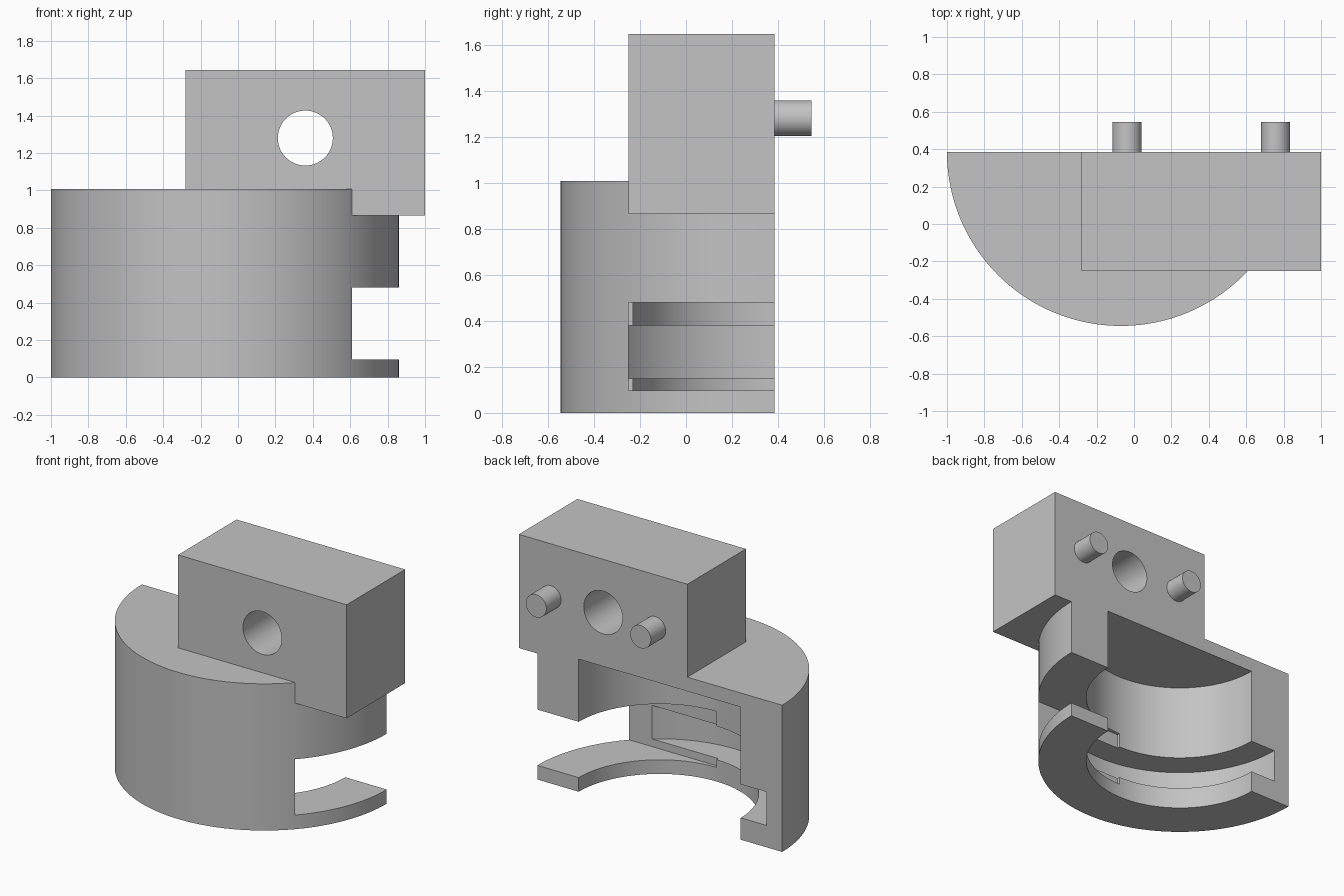
import bpy
import math

if "Cube" in bpy.data.objects:
    bpy.data.objects.remove(bpy.data.objects["Cube"], do_unlink=True)

GREY = (0.55, 0.55, 0.55, 1.0)
mat = bpy.data.materials.new("plain grey")
mat.use_nodes = True
mat.diffuse_color = GREY
mat.node_tree.nodes["Principled BSDF"].inputs["Base Color"].default_value = GREY

# Shared layout
AXIS_X, BACK_Y = -0.07, 0.385
BLOCK_FRONT = -0.25
HOLE_X, HOLE_Z = 0.36, 1.28


def finish(obj, name):
    obj.name = name
    obj.data.materials.append(mat)
    return obj


def box(name, x, y, z):
    """Box from (min, max) ranges."""
    bpy.ops.mesh.primitive_cube_add(size=1)
    obj = bpy.context.object
    for v in obj.data.vertices:
        for i, (lo, hi) in enumerate((x, y, z)):
            v.co[i] = lo if v.co[i] < 0 else hi
    return finish(obj, name)


def upright(name, radius, z0, z1):
    """Cylinder around the vertical body axis."""
    bpy.ops.mesh.primitive_cylinder_add(
        vertices=128, radius=radius, depth=z1 - z0,
        location=(AXIS_X, BACK_Y, (z0 + z1) / 2))
    return finish(bpy.context.object, name)


def lengthwise(name, radius, x, y0, y1):
    """Cylinder running front to back at the hole height."""
    bpy.ops.mesh.primitive_cylinder_add(
        vertices=64, radius=radius, depth=y1 - y0,
        location=(x, (y0 + y1) / 2, HOLE_Z), rotation=(math.pi / 2, 0, 0))
    return finish(bpy.context.object, name)


def combine(target, tool, operation):
    mod = target.modifiers.new(tool.name, 'BOOLEAN')
    mod.operation = operation
    mod.solver = 'EXACT'
    mod.object = tool
    bpy.context.view_layer.objects.active = target
    bpy.ops.object.modifier_apply(modifier=mod.name)
    bpy.data.objects.remove(tool, do_unlink=True)


def smooth(obj):
    bpy.ops.object.select_all(action='DESELECT')
    obj.select_set(True)
    bpy.context.view_layer.objects.active = obj
    bpy.ops.object.shade_smooth_by_angle(angle=math.radians(30))


# Round housing with the mounting block on top
housing = upright("housing", 0.93, 0, 1.007)
combine(housing, box("block", (-0.28, 1.0), (BLOCK_FRONT, 0.7), (0.865, 1.645)), 'UNION')

# Inner bore, ring groove, side slot and block hole
combine(housing, upright("bore", 0.615, -0.2, 0.91), 'DIFFERENCE')
combine(housing, upright("groove", 0.81, 0.15, 0.38), 'DIFFERENCE')
combine(housing, box("slot", (AXIS_X, 1.3), (BLOCK_FRONT, 1.5), (0.097, 0.48)), 'DIFFERENCE')
combine(housing, lengthwise("hole", 0.147, HOLE_X, -0.5, 1.0), 'DIFFERENCE')

# Flat back face
combine(housing, box("back_half", (-2, 2), (BACK_Y, 2), (-1, 3)), 'DIFFERENCE')
smooth(housing)

# Locating pins either side of the hole
for name, side in (("left_pin", 1), ("right_pin", -1)):
    smooth(lengthwise(name, 0.078, HOLE_X + side * 0.397, BACK_Y - 0.03, 0.545))
